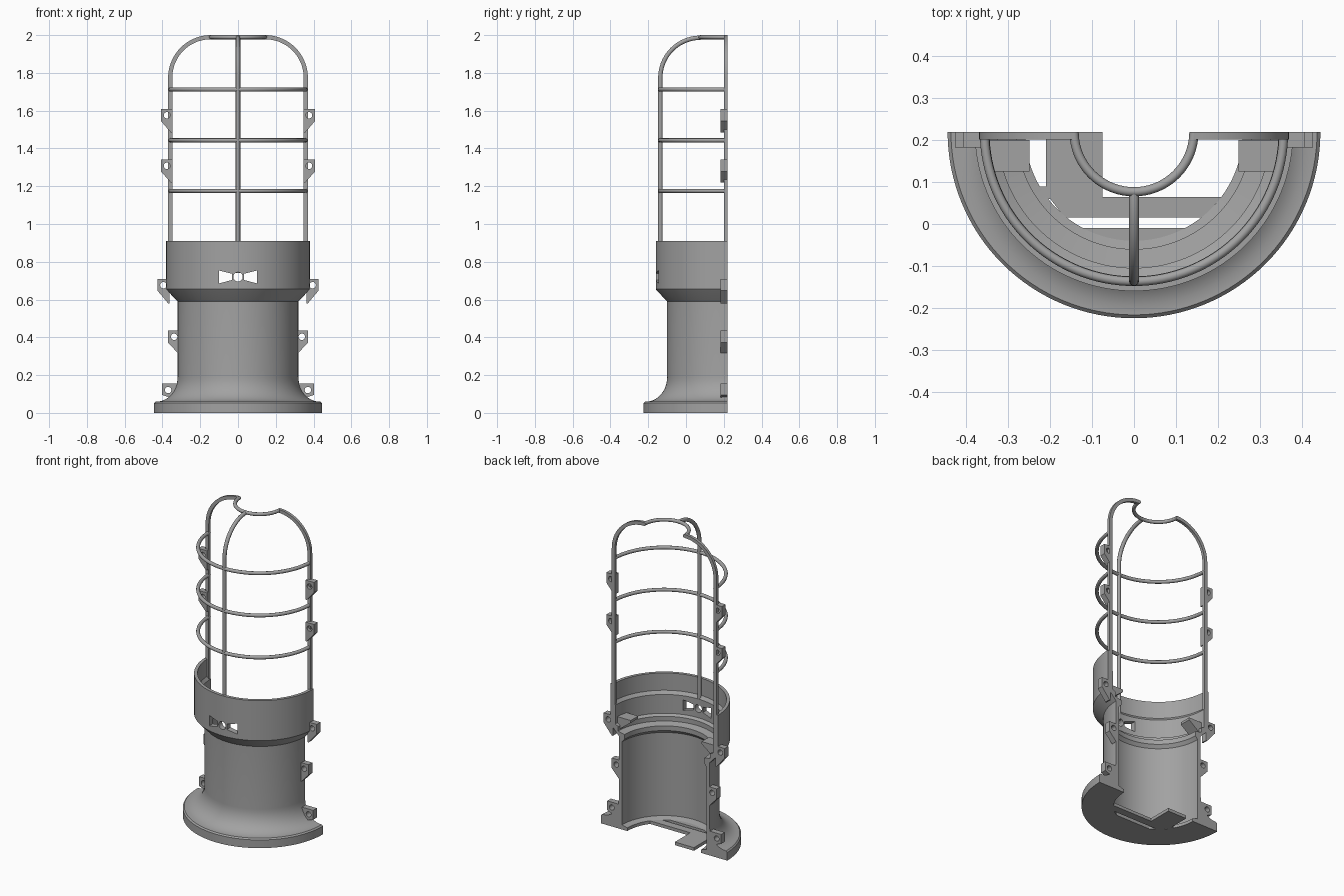
import bpy, bmesh, math
from math import sin, cos, pi

cube = bpy.data.objects.get("Cube")
if cube:
    bpy.data.objects.remove(cube, do_unlink=True)

AXIS_Y = 0.22      # the half shell is cut along this plane
STEPS = 64

grey = bpy.data.materials.new("mid grey")
grey.use_nodes = True
COLOUR = (0.36, 0.36, 0.36, 1)
grey.diffuse_color = COLOUR
grey.node_tree.nodes["Principled BSDF"].inputs["Base Color"].default_value = COLOUR


def finish(name, bm, smooth=True):
    bmesh.ops.recalc_face_normals(bm, faces=bm.faces)
    mesh = bpy.data.meshes.new(name)
    bm.to_mesh(mesh)
    bm.free()
    obj = bpy.data.objects.new(name, mesh)
    bpy.context.collection.objects.link(obj)
    mesh.materials.append(grey)
    if smooth:
        bpy.ops.object.select_all(action='DESELECT')
        obj.select_set(True)
        bpy.context.view_layer.objects.active = obj
        bpy.ops.object.shade_smooth_by_angle(angle=math.radians(32))
    return obj


def half_turn(name, profile):
    """Turn a closed (radius, z) profile half way round the axis."""
    bm = bmesh.new()
    rings = []
    for i in range(STEPS + 1):
        a = pi + pi * i / STEPS
        rings.append([bm.verts.new((r * cos(a), AXIS_Y + r * sin(a), z)) for r, z in profile])
    n = len(profile)
    for p, q in zip(rings, rings[1:]):
        for j in range(n):
            k = (j + 1) % n
            bm.faces.new((p[j], p[k], q[k], q[j]))
    bm.faces.new(rings[0])
    bm.faces.new(rings[-1])
    return finish(name, bm)


def prism(name, outline, place, shift, smooth=False):
    """Extrude a flat outline, placed in space by a function."""
    bm = bmesh.new()
    face = bm.faces.new([bm.verts.new(place(u, v)) for u, v in outline])
    ext = bmesh.ops.extrude_face_region(bm, geom=[face])
    bmesh.ops.translate(bm, vec=shift, verts=[v for v in ext["geom"] if isinstance(v, bmesh.types.BMVert)])
    return finish(name, bm, smooth)


def circle(u, v, r, n=24):
    return [(u + r * cos(2 * pi * i / n), v + r * sin(2 * pi * i / n)) for i in range(n)]


def cut(obj, cutter):
    mod = obj.modifiers.new("cut", 'BOOLEAN')
    mod.operation = 'DIFFERENCE'
    mod.solver = 'EXACT'
    mod.object = cutter
    bpy.context.view_layer.objects.active = obj
    bpy.ops.object.modifier_apply(modifier=mod.name)
    bpy.data.objects.remove(cutter, do_unlink=True)


# Housing: flared foot, straight body and wider collar with inner ledges
flare = [(0.43 - 0.11 * sin(t * pi / 20), 0.19 - 0.13 * cos(t * pi / 20)) for t in range(11)]
inner = [(0.36, 0.91), (0.36, 0.8), (0.345, 0.78), (0.345, 0.66), (0.325, 0.65), (0.325, 0.62),
         (0.28, 0.61), (0.28, 0.58), (0.297, 0.56), (0.297, 0.03), (0.26, 0.02), (0.26, 0)]
housing = half_turn("housing", [(0.445, 0), (0.445, 0.052), (0.437, 0.06)] + flare
                    + [(0.32, 0.59), (0.372, 0.645), (0.38, 0.655), (0.38, 0.91)] + inner)

# Front opening: round hole between two flared slots
slot_z = 0.72
wedge = [(0.033, -0.017), (0.1, -0.034), (0.1, 0.034), (0.033, 0.017)]
for shape in (wedge, [(-x, z) for x, z in wedge], circle(0, 0, 0.025)):
    cut(housing, prism("slot_cutter", shape, lambda u, v: (u, -0.3, slot_z + v), (0, 0.26, 0)))


# Floor: front segment and the bracket plate
def flat(u, v):
    return (u, v, 0)


seg = math.acos(0.23 / 0.27)
segment = [(0.27 * sin(a), AXIS_Y - 0.27 * cos(a)) for a in [seg * (i / 8 - 1) for i in range(17)]]
prism("floor_segment", segment, flat, (0, 0, 0.02))
plate = [(-0.165, 0.015), (0.165, 0.015), (0.21, 0.065), (-0.075, 0.065), (-0.075, AXIS_Y),
         (-0.21, AXIS_Y), (-0.21, 0.09), (-0.25, 0.09), (-0.22, 0.06), (-0.2, 0.06)]
prism("floor_plate", plate, flat, (0, 0, 0.02))

# Cage hoops
for i, z in enumerate((1.175, 1.443, 1.712)):
    half_turn(f"cage_hoop_{i + 1}", circle(0.357, z, 0.011, 12))
half_turn("cage_top_ring", circle(0.143, 1.989, 0.011, 12))


# Cage uprights: straight, then bending inward at the top
def arch(offset):
    bend = 0.215 + offset
    return [(0.359 + offset, 0.74)] + [
        (0.144 + bend * cos(i * pi / 36), 1.774 + bend * sin(i * pi / 36)) for i in range(19)]


side_bar = arch(0.011) + arch(-0.011)[::-1]
for side, s in (("left", 1), ("right", -1)):
    prism(f"{side}_upright", side_bar, lambda u, v: (s * u, AXIS_Y, v), (0, -0.018, 0), True)

curve = bpy.data.curves.new("front_upright", 'CURVE')
curve.dimensions = '3D'
curve.bevel_depth = 0.012
curve.bevel_resolution = 3
curve.use_fill_caps = True
path = arch(-0.003)
spline = curve.splines.new('POLY')
spline.points.add(len(path) - 1)
for point, (r, z) in zip(spline.points, path):
    point.co = (0, AXIS_Y - r, z, 1)
spline.use_smooth = True
curve.materials.append(grey)
bpy.context.collection.objects.link(bpy.data.objects.new("front_upright", curve))

# Joining lugs on both cut edges: inner x, outer x, top, shoulder and tip heights
lugs = [(0.348, 0.408, 1.61, 1.545, 1.485), (0.348, 0.408, 1.342, 1.278, 1.22),
        (0.362, 0.427, 0.71, 0.648, 0.58), (0.312, 0.37, 0.437, 0.372, 0.318),
        (0.322, 0.402, 0.155, 0.095, 0.07)]
for side, s in (("left", 1), ("right", -1)):
    for i, (x0, x1, top, low, tip) in enumerate(lugs):
        def upright(u, v):
            return (s * u, AXIS_Y, v)
        lug = prism(f"{side}_lug_{i + 1}", [(x0, top), (x1, top), (x1, low), (x0 + 0.008, tip), (x0, tip)],
                    upright, (0, -0.037, 0))
        hole = circle(x1 - 0.032, top - 0.034, 0.017, 20)
        cut(lug, prism("hole_cutter", hole, lambda u, v: (s * u, AXIS_Y + 0.05, v), (0, -0.15, 0)))

    # Inner wedge ledge inside the collar
    prism(f"{side}_ledge", [(0.25, 0.7), (0.25, 0.685), (0.335, 0.62), (0.35, 0.7)],
          lambda u, v: (s * u, 0.125, v), (0, 0.075, 0))
